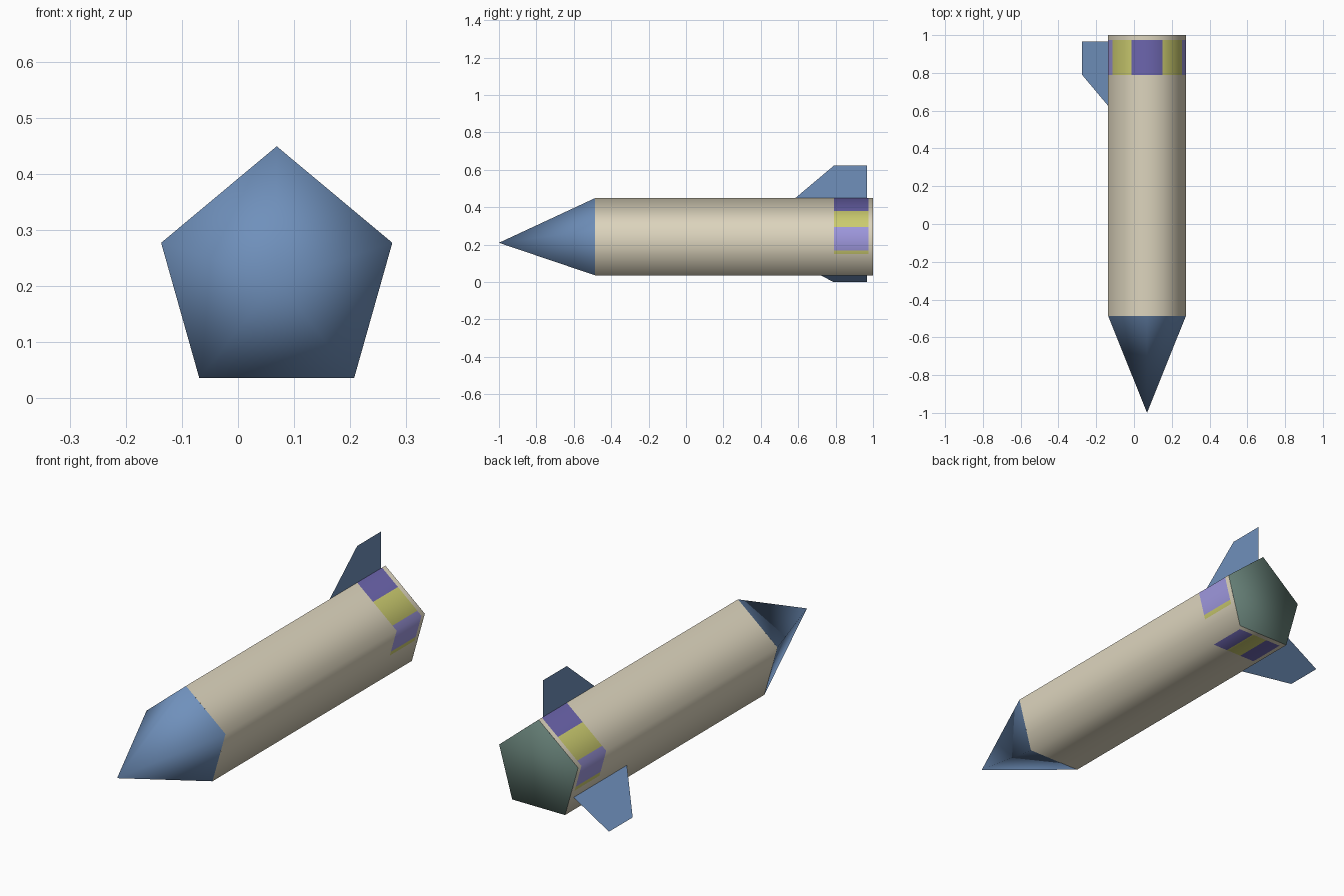
import bpy
from mathutils import Vector

cube = bpy.data.objects.get("Cube")
if cube:
    bpy.data.objects.remove(cube)

AXIS_X, AXIS_Z = 0.069, 0.21
NOSE_TIP, NOSE_BASE, BAND_START, BAND_END, TAIL = -1.0, -0.486, 0.79, 0.975, 1.0


def material(name, rgb):
    mat = bpy.data.materials.new(name)
    mat.use_nodes = True
    colour = (*rgb, 1.0)
    mat.diffuse_color = colour
    mat.node_tree.nodes["Principled BSDF"].inputs["Base Color"].default_value = colour
    return mat


cream = material("cream", (0.72, 0.66, 0.51))
blue = material("steel_blue", (0.16, 0.28, 0.50))
yellow = material("mustard_yellow", (0.60, 0.60, 0.16))
purple = material("deep_purple", (0.15, 0.13, 0.42))
lilac = material("lilac", (0.34, 0.31, 0.72))
green = material("grey_green", (0.13, 0.21, 0.18))


def build(name, verts, faces, mats, indices=None, smooth=True, normals=None):
    mesh = bpy.data.meshes.new(name)
    mesh.from_pydata(verts, [], faces)
    for mat in mats:
        mesh.materials.append(mat)
    for i, poly in enumerate(mesh.polygons):
        poly.use_smooth = smooth
        if indices:
            poly.material_index = indices[i]
    mesh.update()
    if normals:
        mesh.normals_split_custom_set_from_vertices(normals)
    obj = bpy.data.objects.new(name, mesh)
    bpy.context.collection.objects.link(obj)
    return obj


def radial(v, back=0.0):
    # Normal pointing away from the long axis, optionally leaning backwards
    n = Vector((v[0] - AXIS_X, 0, v[2] - AXIS_Z)).normalized()
    return (n + Vector((0, back, 0))).normalized()


# Half cross-section from the top ridge to the underside: offset, height,
# and the painted colour of the stretch that follows each point
CREAM, YELLOW, PURPLE, LILAC = range(4)
half = [
    (0.0, 0.449, PURPLE), (0.083, 0.38, YELLOW), (0.184, 0.295, LILAC),
    (0.206, 0.277, LILAC), (0.176, 0.17, YELLOW), (0.170, 0.15, CREAM),
    (0.138, 0.036, CREAM), (0.118, 0.036, PURPLE), (0.04, 0.036, YELLOW),
]
right = [(AXIS_X + d, z) for d, z, _ in half]
left = [(AXIS_X - d, z) for d, z, _ in half[:0:-1]]
section = right + left
paint = [p for _, _, p in half] + [p for _, _, p in half[-2::-1]]
count = len(section)

# Fuselage with the painted band cut in near the tail
stations = [NOSE_BASE, BAND_START, BAND_END, TAIL]
verts = [(x, y, z) for y in stations for x, z in section]
faces, indices = [], []
for ring in range(len(stations) - 1):
    for i in range(count):
        j = (i + 1) % count
        a, b = ring * count, (ring + 1) * count
        faces.append((a + i, b + i, b + j, a + j)[::-1])
        indices.append(paint[i] if ring == 1 else CREAM)
build("fuselage", verts, faces, [cream, yellow, purple, lilac], indices,
      normals=[radial(v) for v in verts])

# Five-sided corners shared by the nose and the tail plate
corners = [(AXIS_X + s * d, z) for s, d, z in
           [(1, 0, 0.449), (1, 0.206, 0.277), (1, 0.138, 0.036),
            (-1, 0.138, 0.036), (-1, 0.206, 0.277)]]

# Nose cone
verts = [(x, NOSE_BASE, z) for x, z in corners] + [(AXIS_X, NOSE_TIP, AXIS_Z)]
build("nose_cone", verts, [(i, (i + 1) % 5, 5)[::-1] for i in range(5)], [blue])

# Tail plate
verts = [(x, TAIL, z) for x, z in corners]
build("tail_plate", verts, [tuple(range(5))], [green],
      normals=[radial(v, 1.2) for v in verts])


def fin(name, tip_x, tip_z, root_y):
    # Thin swept fin running from inside the body out to its tip
    def point(t, y):
        return (AXIS_X + (tip_x - AXIS_X) * t, y, AXIS_Z + (tip_z - AXIS_Z) * t)
    t = 0.3
    front = root_y + (BAND_START - root_y) * t
    build(name, [point(t, front), point(1, BAND_START), point(1, 0.967), point(t, 0.967)],
          [(0, 1, 2, 3)], [blue], smooth=False)


fin("top_fin", AXIS_X, 0.622, 0.30)
fin("lower_right_fin", -0.275, 0.0, 0.38)
